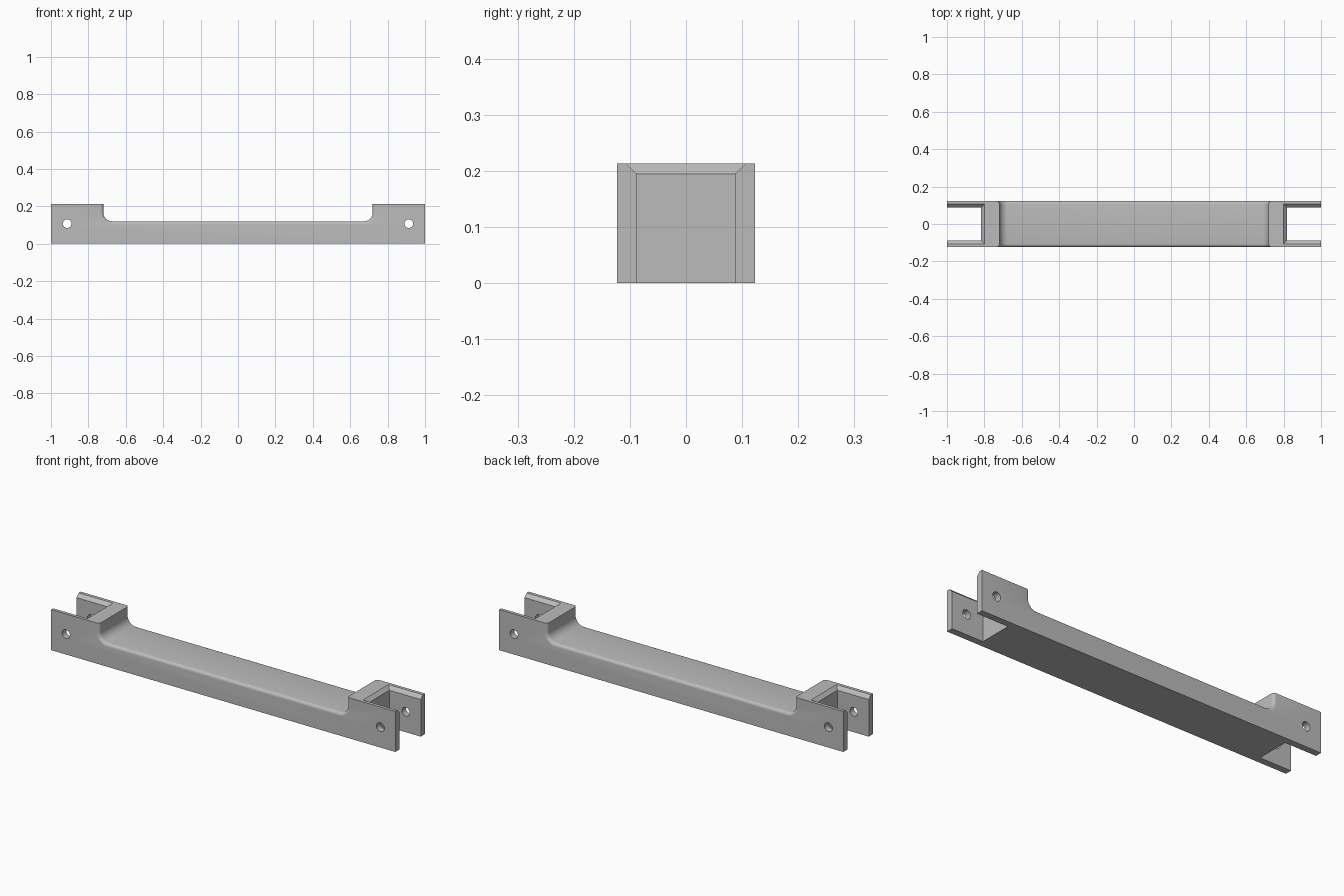
import bpy, bmesh, math
from mathutils import Matrix

if "Cube" in bpy.data.objects:
    bpy.data.objects.remove(bpy.data.objects["Cube"], do_unlink=True)

HEIGHT, HALF_DEPTH = 0.213, 0.123
WALL, FLOOR, FILLET = 0.72, 0.12, 0.045

grey = bpy.data.materials.new("plain grey")
grey.use_nodes = True
colour = (0.5, 0.5, 0.5, 1)
grey.diffuse_color = colour
grey.node_tree.nodes["Principled BSDF"].inputs["Base Color"].default_value = colour


def make(name, bm):
    bmesh.ops.recalc_face_normals(bm, faces=bm.faces)
    mesh = bpy.data.meshes.new(name)
    bm.to_mesh(mesh)
    bm.free()
    mesh.materials.append(grey)
    obj = bpy.data.objects.new(name, mesh)
    bpy.context.collection.objects.link(obj)
    return obj


def cut(target, cutter):
    cutter.hide_render = True
    mod = target.modifiers.new(cutter.name, "BOOLEAN")
    mod.operation, mod.solver, mod.object = "DIFFERENCE", "EXACT", cutter
    bpy.context.view_layer.objects.active = target
    bpy.ops.object.modifier_apply(modifier=mod.name)
    bpy.data.objects.remove(cutter, do_unlink=True)


# Bar: side profile with a filleted recess, extruded along y
right = [(WALL, HEIGHT)]
for i in range(11):
    a = math.pi / 2 * i / 10
    right.append((WALL - FILLET + FILLET * math.cos(a), FLOOR + FILLET - FILLET * math.sin(a)))
recess = right + [(-x, z) for x, z in reversed(right)]
outline = [(-1, 0), (1, 0), (1, HEIGHT)] + recess + [(-1, HEIGHT)]
bm = bmesh.new()
side = bm.faces.new([bm.verts.new((x, -HALF_DEPTH, z)) for x, z in outline])
out = bmesh.ops.extrude_face_region(bm, geom=[side])
bmesh.ops.translate(bm, vec=(0, 2 * HALF_DEPTH, 0),
                    verts=[v for v in out["geom"] if isinstance(v, bmesh.types.BMVert)])
bmesh.ops.recalc_face_normals(bm, faces=bm.faces)

# Rounded long edges of the recess
rim = [e for e in bm.edges
       if abs(e.verts[0].co.y - e.verts[1].co.y) < 1e-5
       and all(abs(v.co.x) < WALL + 0.001 and v.co.z > 0.1 for v in e.verts)]
bmesh.ops.bevel(bm, geom=rim, offset=0.016, segments=5, profile=0.5, affect="EDGES")
bar = make("bar", bm)


# Open slot with a chamfered top, made of stacked cross-sections
def slot_cutter(sign):
    bm = bmesh.new()
    rings = []
    for z, grow in ((-0.05, 0), (0.195, 0), (0.255, 0.06)):
        end, half = 0.818 - grow, 0.088 + grow
        rings.append([bm.verts.new((sign * x, y, z)) for x, y in
                      ((end, -half), (1.1, -half), (1.1, half), (end, half))])
    for low, high in zip(rings, rings[1:]):
        for i in range(4):
            j = (i + 1) % 4
            bm.faces.new((low[i], low[j], high[j], high[i]))
    bm.faces.new(rings[0])
    bm.faces.new(rings[-1])
    return make("slot_cutter", bm)


# Pin hole through both cheeks
def hole_cutter(sign):
    bm = bmesh.new()
    bmesh.ops.create_cone(bm, cap_ends=True, segments=32, radius1=0.023, radius2=0.023, depth=0.5,
                          matrix=Matrix.Translation((sign * 0.913, 0, 0.107))
                          @ Matrix.Rotation(math.pi / 2, 4, "X"))
    return make("hole_cutter", bm)


for sign in (-1, 1):
    cut(bar, slot_cutter(sign))
    cut(bar, hole_cutter(sign))

bpy.ops.object.select_all(action="DESELECT")
bar.select_set(True)
bpy.context.view_layer.objects.active = bar
bpy.ops.object.shade_smooth_by_angle(angle=math.radians(30))
